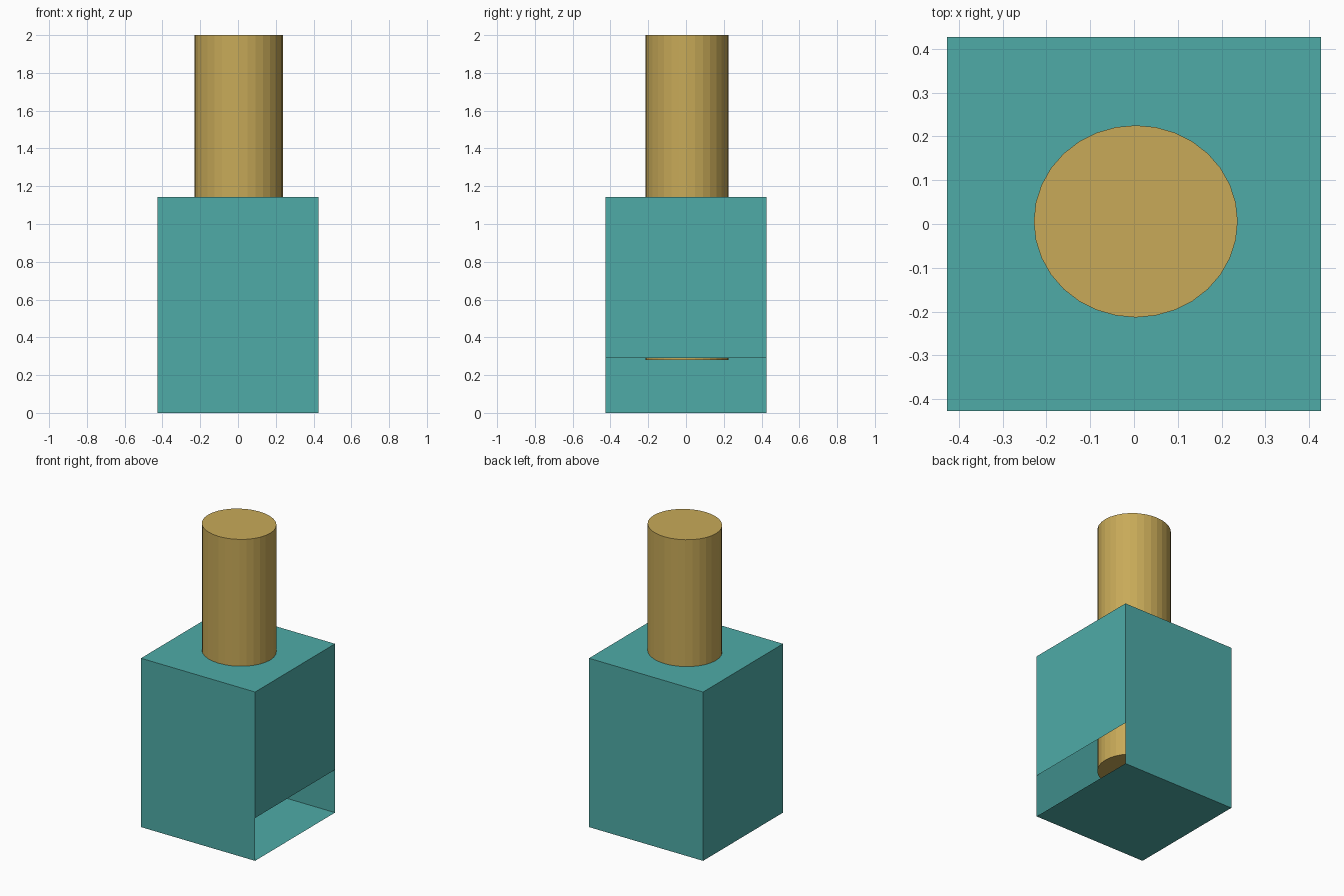
import bpy, bmesh
from mathutils import Matrix

if "Cube" in bpy.data.objects:
    bpy.data.objects.remove(bpy.data.objects["Cube"])

HALF = 0.427      # half width of the casing
TOP = 1.142       # casing height
GAP = 0.29        # height of the opening on the right side


def material(name, rgb):
    m = bpy.data.materials.new(name)
    m.diffuse_color = (*rgb, 1.0)
    m.use_nodes = True
    m.node_tree.nodes["Principled BSDF"].inputs["Base Color"].default_value = m.diffuse_color
    return m


def add_object(name, bm, mat):
    mesh = bpy.data.meshes.new(name)
    bm.to_mesh(mesh)
    bm.free()
    mesh.materials.append(mat)
    obj = bpy.data.objects.new(name, mesh)
    bpy.context.collection.objects.link(obj)
    return obj


teal = material("teal", (0.077, 0.407, 0.386))
gold = material("gold", (0.578, 0.402, 0.098))

# Hollow thin-walled casing, with a slot along the bottom of its right side
bm = bmesh.new()
bmesh.ops.create_cube(bm, size=1.0, matrix=Matrix.Translation((0, 0, TOP / 2))
                      @ Matrix.Diagonal((2 * HALF, 2 * HALF, TOP, 1)))
right = [f for f in bm.faces if f.normal.x > 0.9]
bmesh.ops.bisect_plane(bm, geom=right + list(right[0].edges) + list(right[0].verts),
                       plane_co=(0, 0, GAP), plane_no=(0, 0, 1))
opening = [f for f in bm.faces
           if f.normal.x > 0.9 and f.calc_center_median().z < GAP]
bmesh.ops.delete(bm, geom=opening, context='FACES_ONLY')
add_object("casing", bm, teal)

# Slightly oval rod passing through the top and ending just below the slot edge
bm = bmesh.new()
z0, z1 = 0.281, 2.0
bmesh.ops.create_cone(bm, cap_ends=True, segments=32, radius1=1, radius2=1, depth=1,
                      matrix=Matrix.Translation((0.004, 0.006, (z0 + z1) / 2))
                      @ Matrix.Diagonal((0.233, 0.2195, z1 - z0, 1)))
add_object("rod", bm, gold)
